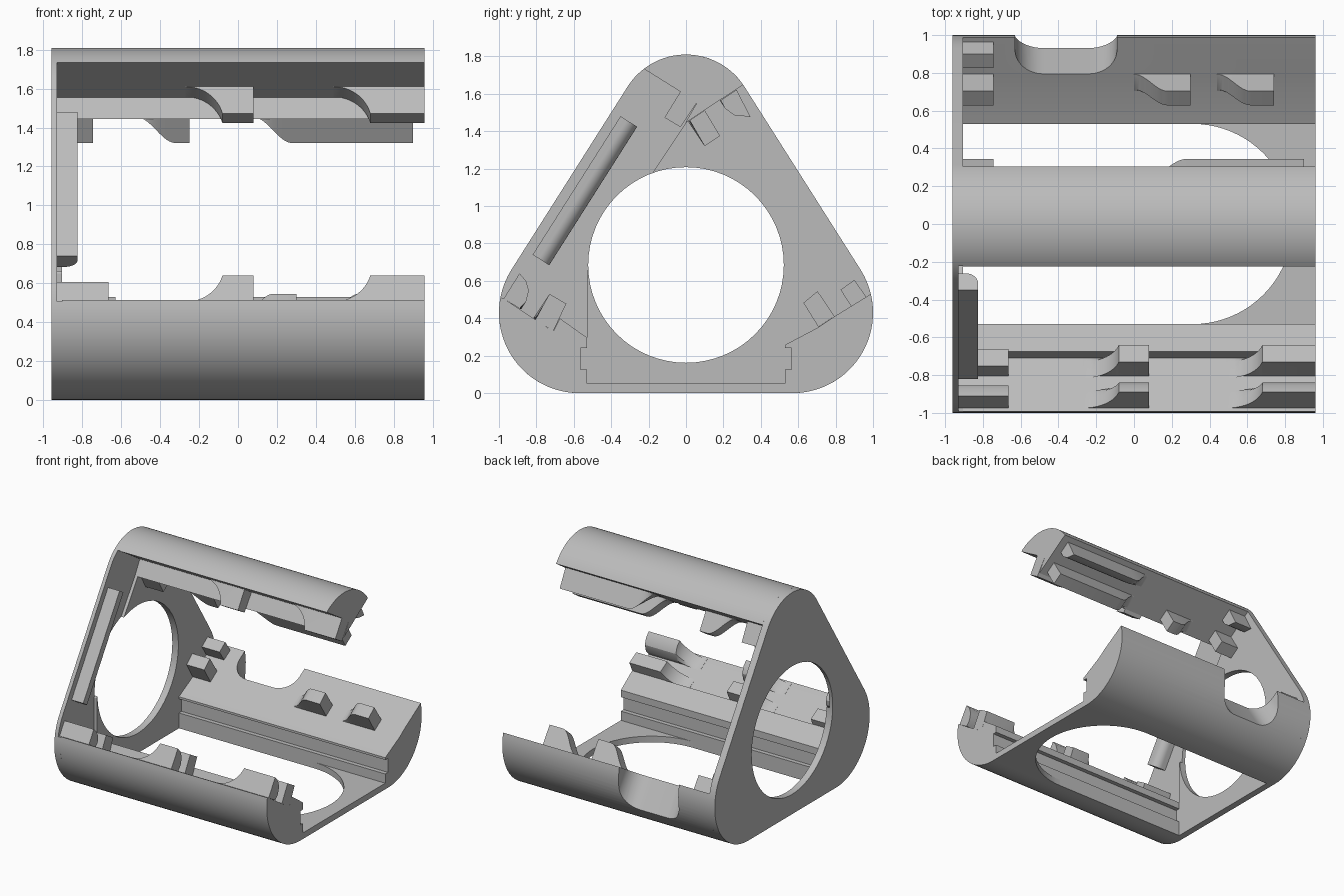
import bpy, bmesh, math
from mathutils import Vector

cube = bpy.data.objects.get("Cube")
if cube:
    bpy.data.objects.remove(cube, do_unlink=True)

grey = bpy.data.materials.new("plain grey")
grey.use_nodes = True
colour = (0.5, 0.5, 0.5, 1)
grey.diffuse_color = colour
grey.node_tree.nodes["Principled BSDF"].inputs["Base Color"].default_value = colour

X, Y, Z = Vector((1, 0, 0)), Vector((0, 1, 0)), Vector((0, 0, 1))
END, INNER, THIN = 0.96, -0.905, -0.93


def loft(name, rings):
    """Closed solid through a list of equal-length rings of points."""
    bm = bmesh.new()
    loops = [[bm.verts.new(p) for p in ring] for ring in rings]
    for a, b in zip(loops, loops[1:]):
        for i in range(len(a)):
            j = (i + 1) % len(a)
            bm.faces.new((a[i], a[j], b[j], b[i]))
    bm.faces.new(loops[0])
    bm.faces.new(loops[-1])
    bmesh.ops.recalc_face_normals(bm, faces=bm.faces)
    mesh = bpy.data.meshes.new(name)
    bm.to_mesh(mesh)
    bm.free()
    mesh.materials.append(grey)
    obj = bpy.data.objects.new(name, mesh)
    bpy.context.collection.objects.link(obj)
    return obj


def prism(name, pts, start, end, u=Y, v=Z, w=X, origin=Vector()):
    return loft(name, [[origin + u * a + v * b + w * k for a, b in pts] for k in (start, end)])


def arc(cx, cy, r, a0, a1, n=24):
    angles = [math.radians(a0 + (a1 - a0) * i / n) for i in range(n + 1)]
    return [(cx + r * math.cos(a), cy + r * math.sin(a)) for a in angles]


def cut(obj, cutter):
    cutter.hide_render = True
    mod = obj.modifiers.new("cut", 'BOOLEAN')
    mod.operation, mod.solver, mod.object = 'DIFFERENCE', 'EXACT', cutter
    bpy.ops.object.select_all(action='DESELECT')
    bpy.context.view_layer.objects.active = obj
    obj.select_set(True)
    bpy.ops.object.modifier_apply(modifier=mod.name)
    bpy.data.objects.remove(cutter, do_unlink=True)


def tab(name, section, x0, x1, ramp=0.0, s_curve=False, height=1.0):
    """Tab on the line from first to last section point, rising along a ramp in x."""
    pts = [Vector((0, *p)) for p in section]
    along = (pts[-1] - pts[0]).normalized()
    steps = []
    if ramp:
        n, top = 12, math.radians(75)
        for i in range(n):
            t = i / n
            if s_curve:
                steps.append((x0 + ramp * t, (1 - math.cos(math.pi * t)) / 2))
            else:
                steps.append((x0 + ramp * math.sin(top * t) / math.sin(top),
                              (1 - math.cos(top * t)) / (1 - math.cos(top))))
    steps += [(x0 + ramp, height), (x1, height)]
    rings = []
    for x, f in steps:
        f = max(f, 0.01)
        ring = []
        for p in pts:
            foot = pts[0] + along * (p - pts[0]).dot(along)
            ring.append(foot + (p - foot) * f + X * x)
        rings.append(ring)
    return loft(name, rings)


# End plate with round hole and a thinner front side
low, high, tilt = (0.57, 0.43, 0.43), (0, 1.44, 0.37), 32.7
outline = (arc(*low, -90, tilt) + arc(*high, tilt, 180 - tilt)
           + arc(-low[0], low[1], low[2], 180 - tilt, 270))
plate = prism("end_plate", outline, -END, INNER)
cut(plate, prism("hole_cutter", arc(0, 0.685, 0.523, 0, 354.375, 63), -1.2, 0))
recess = [(-0.23, 1.74), (0.06, 1.555), (0, 1.445), (-0.53, 0.65), (-0.53, 0.297),
          (-0.675, 0.4), (-0.71, 0.33), (-0.975, 0.505), (-1.1, 0.51), (-1.1, 1.74)]
cut(plate, prism("recess_cutter", recess, THIN, 0))

# Three lengthwise rails
prism("top_rail", arc(*high, 34.3, 127.5) + [(0.06, 1.555), (-0.005, 1.443)], INNER, END)
slot = [(0.53, 0), (0.53, 0.125), (0.565, 0.125), (0.565, 0.24), (0.53, 0.24)]
front = ([(-a, b) for a, b in slot]
         + [(-0.53, 0.297), (-0.675, 0.4), (-0.71, 0.33), (-0.975, 0.505)]
         + arc(-low[0], low[1], low[2], 169, 270))
prism("front_rail", front, INNER, END)
back = slot + [(0.53, 0.258), (0.71, 0.353), (0.794, 0.41)] + arc(*low, 13.4, -90)
back_rail = prism("back_rail", back, INNER, END)

# Rounded finger notch in the back rail
out, down = Vector((0, 0.84, 0.54)), Vector((0, 0.54, -0.84))
notch = ([(-0.63, 0.6)] + arc(-0.48, 0.15, 0.15, 180, 270, 10)
         + arc(-0.24, 0.15, 0.15, 270, 360, 10) + [(-0.09, 0.6)])
cut(back_rail, prism("notch_cutter", notch, -0.3, 0.8, X, out, down, Vector((0, 0.795, 0.41))))

# Floor with a round-ended opening
prism("floor", [(END, -0.53), (END, 0.53)] + arc(0.31, 0, 0.53, 90, -90, 40), 0, 0.05, X, Y, Z)

# Bar on the plate, rounded along its inner edge
bar = [(0, THIN), (0.105, THIN)] + arc(0.04, -0.89, 0.065, 0, 90, 12) + [(0, -0.825)]
prism("plate_bar", bar, 0, 0.877, Vector((0, 0.844, -0.536)), X,
      Vector((0, 0.536, 0.844)), Vector((0, -0.82, 0.74)))

# Hooks and tabs on the front opening
top_hook = [(0.06, 1.555), (-0.03, 1.422), (-0.115, 1.473), (-0.03, 1.612)]
front_hook = [(-0.975, 0.505), (-0.89, 0.64), (-0.855, 0.6), (-0.84, 0.548),
              (-0.855, 0.49), (-0.89, 0.452)]
front_tab = [(-0.805, 0.393), (-0.73, 0.53), (-0.64, 0.478), (-0.71, 0.33)]
for label, section in (("top_hook", top_hook), ("front_hook", front_hook), ("front_tab", front_tab)):
    tab(label + "_middle", section, -0.27, 0.08, 0.19)
    tab(label + "_end", section, 0.49, END, 0.19)
for label, section in (("front_hook", front_hook), ("front_tab", front_tab)):
    tab(label + "_plate", section, THIN, -0.665, height=0.75)

# Tabs on the back rail
back_tab = [(0.708, 0.353), (0.628, 0.482), (0.703, 0.545), (0.794, 0.41)]
back_outer = [(0.885, 0.463), (0.826, 0.552), (0.9, 0.605), (0.965, 0.513)]
tab("back_tab_plate", back_tab, INNER, -0.745)
tab("back_outer_plate", back_outer, INNER, -0.745)
tab("back_tab_middle", back_tab, 0, 0.3, 0.18, True)
tab("back_tab_end", back_tab, 0.44, 0.74, 0.18, True)

# Tabs under the top rail
under_tab = [(0.02, 1.458), (0.1, 1.32), (0.182, 1.375), (0.1, 1.512)]
under_hook = [(0.185, 1.566), (0.21, 1.52), (0.26, 1.485), (0.345, 1.477), (0.27, 1.622)]
tab("under_tab_plate", under_tab, INNER, -0.745)
tab("under_hook_plate", under_hook, INNER, -0.745)
tab("under_tab_middle", under_tab, -0.52, -0.25, 0.2, True)
tab("under_tab_long", under_tab, 0.08, 0.9, 0.2, True)
tab("under_hook_long", under_hook, 0.08, 0.9, 0.2, True)

# Smooth the curved surfaces, keep the edges sharp
bpy.ops.object.select_all(action='DESELECT')
for obj in bpy.context.collection.objects:
    if obj.type == 'MESH' and grey.name in obj.data.materials:
        obj.select_set(True)
        bpy.context.view_layer.objects.active = obj
bpy.ops.object.shade_smooth_by_angle(angle=math.radians(30))
